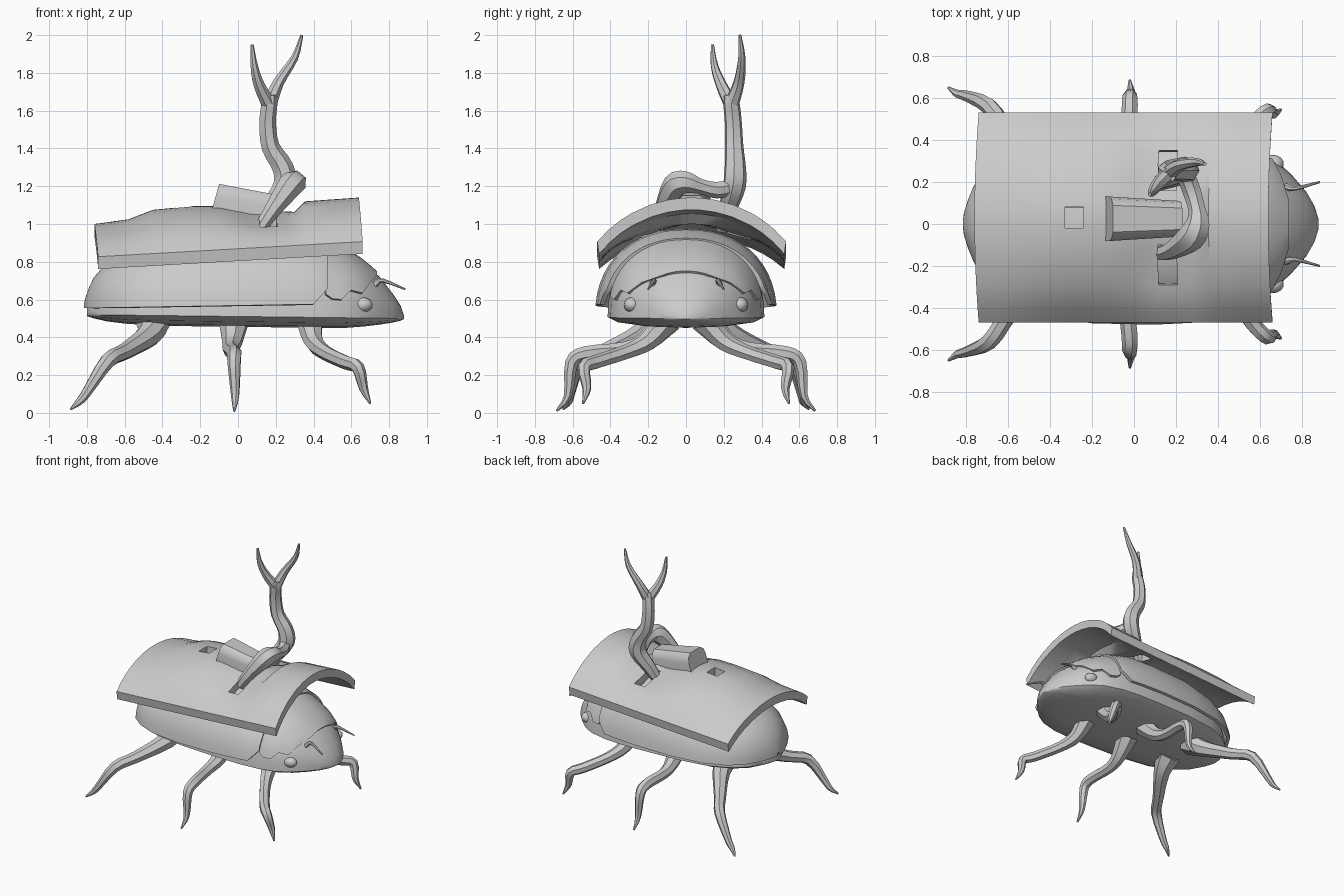
import bpy, bmesh, math
from mathutils import Vector

if "Cube" in bpy.data.objects:
    bpy.data.objects.remove(bpy.data.objects["Cube"])

grey = bpy.data.materials.new("stone grey")
grey.diffuse_color = (0.6, 0.6, 0.6, 1)
grey.use_nodes = True
grey.node_tree.nodes["Principled BSDF"].inputs["Base Color"].default_value = grey.diffuse_color


def lerp(table, x):
    if x <= table[0][0]:
        return table[0][1]
    for (a, p), (b, q) in zip(table, table[1:]):
        if x <= b:
            return p + (q - p) * (x - a) / (b - a)
    return table[-1][1]


def finish(name, bm, thick=0, drop=0, angle=38):
    bmesh.ops.remove_doubles(bm, verts=bm.verts, dist=1e-5)
    if drop:  # thicken straight downward
        ext = bmesh.ops.extrude_face_region(bm, geom=bm.faces[:], use_keep_orig=True)
        for v in ext["geom"]:
            if isinstance(v, bmesh.types.BMVert):
                v.co = Vector((v.co.x, .03 + (v.co.y - .03) * .98, v.co.z - drop))
    bmesh.ops.recalc_face_normals(bm, faces=bm.faces)
    if thick and sum(f.normal.z * f.calc_area() for f in bm.faces) < 0:
        bmesh.ops.reverse_faces(bm, faces=bm.faces)
    me = bpy.data.meshes.new(name)
    bm.to_mesh(me)
    bm.free()
    me.materials.append(grey)
    ob = bpy.data.objects.new(name, me)
    bpy.context.collection.objects.link(ob)
    bpy.ops.object.select_all(action='DESELECT')
    ob.select_set(True)
    bpy.context.view_layer.objects.active = ob
    if thick:
        m = ob.modifiers.new("thickness", 'SOLIDIFY')
        m.thickness = thick
        m.offset = -1
        bpy.ops.object.modifier_apply(modifier=m.name)
    bpy.ops.object.shade_smooth_by_angle(angle=math.radians(angle))
    return ob


def loft(name, rings, closed=True, skip=None, **kw):
    bm = bmesh.new()
    vs = [[bm.verts.new(p) for p in r] for r in rings]
    n = len(rings[0])
    for a, b in zip(vs, vs[1:]):
        for i in range(n if closed else n - 1):
            j = (i + 1) % n
            q = (a[i], a[j], b[j], b[i])
            if skip and skip(sum((v.co for v in q), Vector()) / 4):
                continue
            bm.faces.new(q)
    if closed:
        bm.faces.new(vs[0])
        bm.faces.new(vs[-1])
    return finish(name, bm, **kw)


def smooth_path(path, steps=3):
    """Catmull-Rom through rows of x, y, z, radius"""
    P = [Vector(p) for p in path]
    P = [P[0] * 2 - P[1]] + P + [P[-1] * 2 - P[-2]]
    out = []
    for a, b, c, d in zip(P, P[1:], P[2:], P[3:]):
        for k in range(steps):
            t = k / steps
            out.append((b * 2 + (c - a) * t + (a * 2 - b * 5 + c * 4 - d) * t * t
                        + (b * 3 - a - c * 3 + d) * t ** 3) / 2)
    return out + [P[-2]]


def tube(name, path, n=7):
    path = smooth_path(path)
    pts = [Vector(p[:3]) for p in path]
    rings, u = [], None
    for i, p in enumerate(pts):
        t = (pts[min(i + 1, len(pts) - 1)] - pts[max(i - 1, 0)]).normalized()
        u = t.orthogonal() if u is None else u
        u = (u - t * u.dot(t)).normalized()
        w = t.cross(u)
        rings.append([p + path[i][3] * (u * math.cos(k * math.tau / n) + w * math.sin(k * math.tau / n))
                      for k in range(n)])
    return loft(name, rings)


# Body and wing case outlines: half width and top height along x
WIDTH = [(-.80, .05), (-.77, .12), (-.70, .23), (-.6, .31), (-.45, .37), (-.2, .405), (.1, .415), (.3, .415),
         (.45, .40), (.58, .365), (.67, .31), (.75, .235), (.82, .155), (.86, .085), (.88, .02)]
TOP = [(-.80, .55), (-.77, .62), (-.70, .73), (-.6, .81), (-.45, .88), (-.2, .935), (.1, .95), (.3, .945),
       (.45, .91), (.58, .85), (.67, .79), (.75, .72), (.82, .63), (.86, .57), (.88, .51)]
CASE_W = [(-.815, .02), (-.81, .06), (-.79, .12), (-.765, .18), (-.70, .29), (-.6, .37), (-.45, .435),
          (-.2, .475), (.1, .482), (.3, .472), (.40, .46), (.45, .45), (.475, .44)]
CASE_T = [(-.815, .58), (-.81, .605), (-.79, .66), (-.765, .715), (-.70, .79), (-.6, .86), (-.45, .915),
          (-.2, .965), (.1, .975), (.3, .97), (.475, .925)]


def base(x):
    return .52 - .02 * (x + .8) / 1.68


def dome_point(x, a, w, h):
    c, s = math.cos(a), math.sin(a)
    return Vector((x, w * math.copysign(abs(c) ** .9, c), base(x) + (h - base(x)) * abs(s) ** .9))


# Core body: dome over a shallow keel
rings = []
for (x, w), (_, h) in zip(WIDTH, TOP):
    ring = [dome_point(x, math.pi * k / 20, w, h) for k in range(21)]
    for k in range(1, 6):
        a = math.pi + math.pi * k / 6
        ring.append(Vector((x, w * math.cos(a), base(x) + .055 * min(1, w / .38) * math.sin(a))))
    rings.append(ring)
loft("body", rings)


def shell(name, edge, width, top, grow, thick):
    rings = []
    for x in [p[0] for p in edge]:
        w, h = lerp(width, x) + grow, lerp(top, x) + grow
        f = (lerp(edge, x) - base(x)) / (h - base(x))
        a0 = math.asin(min(max(f, 0), .98) ** (1 / .9))
        rings.append([dome_point(x, a0 + (math.pi - 2 * a0) * k / 24, w, h) for k in range(25)])
    loft(name, rings, closed=False, thick=thick)


# Wing case and neck shield lie over the body
CASE_EDGE = [(x, .555 + .02 * (x + .815) / 1.2) for x, _ in CASE_W[:-2]] + [(.45, .63), (.475, .66)]
shell("wing_case", CASE_EDGE, CASE_W, CASE_T, 0, .025)
SHIELD_EDGE = [(.465, .63), (.5, .605), (.55, .60), (.6, .65), (.66, .635), (.70, .69), (.735, .73)]
shell("neck_shield", SHIELD_EDGE, WIDTH, TOP, .018, .02)

# Bent armour plate with three cut openings
CREST = [(-.76, 1.0), (-.58, 1.025), (-.45, 1.075), (-.24, 1.095), (-.1, 1.095), (.05, 1.07), (.3, 1.065),
         (.355, 1.12), (.64, 1.14)]
PX = [-.76, -.66, -.58, -.45, -.33, -.24, -.1, .0, .06, .11, .2, .25, .3, .355, .5, .64]
half = [.05, .13, .22, .32, .38, .44, .5]
PY = [-v for v in reversed(half)] + [0] + half
R = .65
low = math.sqrt(R * R - .25)


def plate_point(x, v):
    edge = .828 + .08 * (x + .74) / 1.4
    rise = (math.sqrt(R * R - v * v) - low) / (R - low)
    lean = .02 * (abs(v) / .5) ** 2  # rims lean toward the head
    dent = .03 * math.exp(-((x - .13) / .13) ** 2 - ((abs(v) - .22) / .13) ** 2)
    return Vector((x + lean, .03 + v, edge + (lerp(CREST, x) - edge) * rise - dent))


def opening(c):
    v = abs(c.y - .03)
    return (.11 < c.x < .21 and .13 < v < .32) or (-.33 < c.x < -.23 and v < .05)


loft("armour_plate", [[plate_point(x, v) for v in PY] for x in PX], closed=False, skip=opening, drop=.065)

# Boss: chamfered tapering block lying on the plate
SECTION = [(-1, 0), (-1, .6), (-.9, .85), (-.6, 1), (.6, 1), (.9, .85), (1, .6), (1, 0)]
loft("boss", [[Vector((x + lean * t, .025 + y * w, lo + (hi - lo) * t)) for y, t in SECTION]
              for x, w, lo, hi, lean in [(-.145, .106, 1.05, 1.212, .045), (.2, .085, 1.0, 1.15, .03)]])

# Forked horn and the arm bracing it
tube("horn_trunk", [(.11, .19, .97, .035), (.17, .22, 1.08, .05), (.245, .255, 1.2, .062), (.235, .26, 1.30, .058),
                    (.17, .255, 1.41, .05), (.155, .25, 1.54, .046), (.165, .24, 1.64, .044),
                    (.168, .235, 1.685, .036)])
tube("horn_left_tip", [(.165, .24, 1.63, .04), (.11, .185, 1.74, .03), (.085, .15, 1.84, .02),
                       (.075, .14, 1.95, .008)])
tube("horn_right_tip", [(.165, .24, 1.63, .04), (.215, .28, 1.75, .03), (.3, .295, 1.88, .02),
                        (.338, .285, 2.0, .008)])
tube("brace_arm", [(.12, -.14, .98, .035), (.18, -.125, 1.07, .045), (.275, -.06, 1.2, .068), (.305, .0, 1.22, .06),
                   (.30, .07, 1.2, .042), (.275, .16, 1.18, .045), (.24, .25, 1.2, .045)])

# Legs, feelers and eyes on both sides
LEGS = {
    "rear_leg": [(-.45, .13, .50, .10), (-.47, .23, .415, .065), (-.6, .43, .325, .044), (-.69, .56, .275, .04),
                 (-.8, .61, .11, .026), (-.84, .62, .06, .02), (-.885, .65, .02, .006)],
    "middle_leg": [(-.02, .10, .50, .085), (-.03, .21, .38, .055), (-.04, .33, .335, .042), (-.02, .53, .315, .04),
                   (-.02, .605, .265, .036), (-.015, .625, .09, .022), (-.02, .685, .01, .006)],
    "front_leg": [(.38, .10, .50, .075), (.40, .2, .38, .052), (.46, .32, .32, .04), (.57, .48, .268, .038),
                  (.635, .54, .24, .035), (.665, .525, .13, .024), (.70, .545, .05, .006)],
}
for side, s in (("near", -1), ("far", 1)):
    for name, path in LEGS.items():
        tube(f"{side}_{name}", [(x, s * y, z, r) for x, y, z, r in path])
    tube(f"{side}_feeler", [(x, s * y, z, r) for x, y, z, r in
                            [(.70, .18, .64, .024), (.73, .175, .685, .017), (.77, .17, .70, .011),
                             (.885, .20, .655, .005)]])
    bm = bmesh.new()
    bmesh.ops.create_uvsphere(bm, u_segments=14, v_segments=8, radius=1)
    for v in bm.verts:
        v.co = Vector((.66 + .054 * v.co.x, s * (.287 + .043 * v.co.y), .572 + .04 * v.co.z))
    finish(f"{side}_eye", bm)
